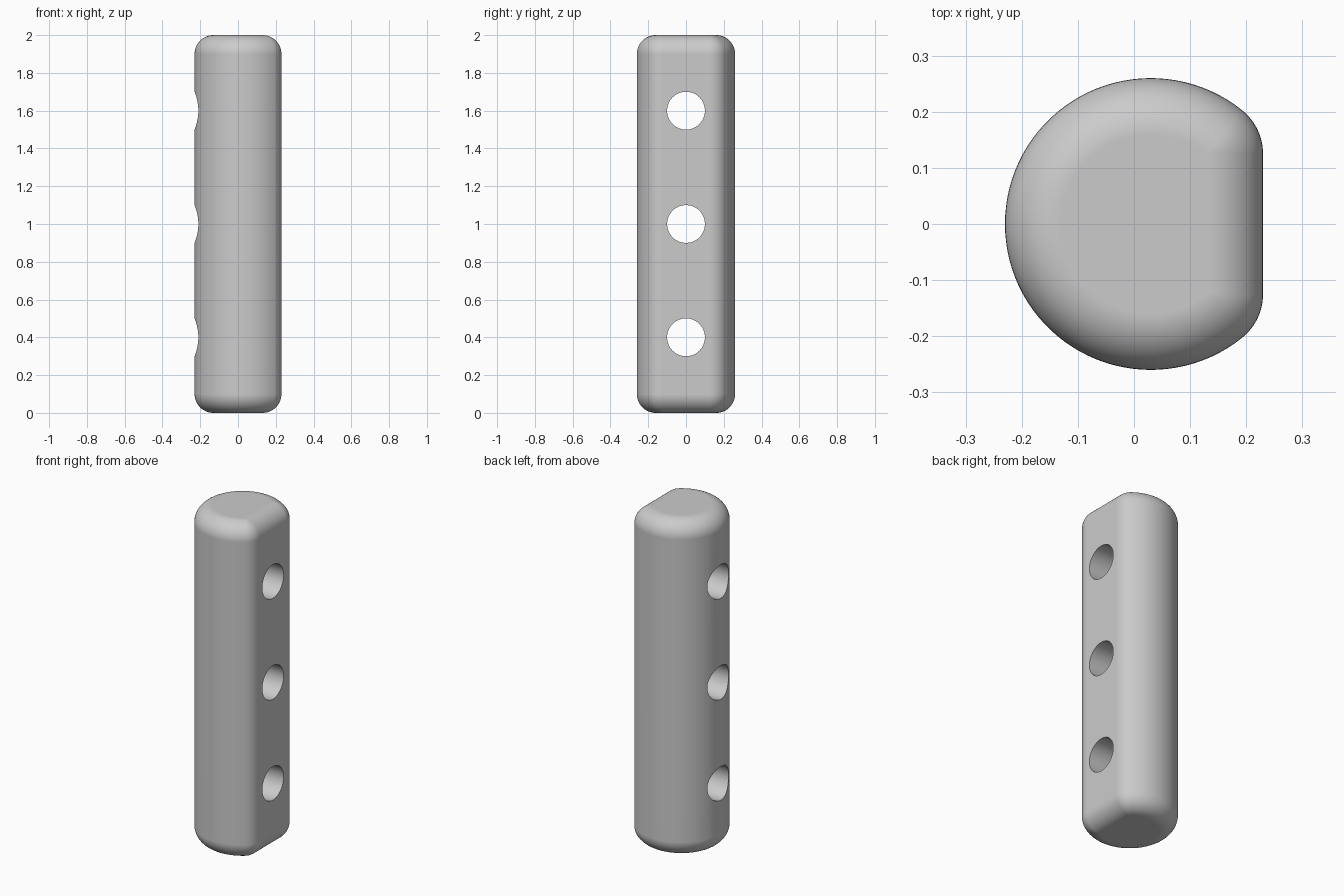
import bpy
import bmesh
from math import pi, sin, cos, atan2, sqrt

cube = bpy.data.objects.get("Cube")
if cube:
    bpy.data.objects.remove(cube, do_unlink=True)

HEIGHT = 2.0
RADIUS = 0.26        # round side
CENTRE_X = 0.03      # axis of the round side
FLAT_X = 0.23        # flat side
FILLET = 0.1         # rounding of all outer edges
HOLE_RADIUS = 0.1
HOLE_HEIGHTS = (0.4, 1.0, 1.6)
STEPS = 12

grey = bpy.data.materials.new("plain grey")
grey.use_nodes = True
colour = (0.6, 0.6, 0.6, 1.0)
grey.diffuse_color = colour
grey.node_tree.nodes["Principled BSDF"].inputs["Base Color"].default_value = colour


def arc(cx, cy, r, start, end, steps):
    angles = [start + (end - start) * i / steps for i in range(steps + 1)]
    return [(cx + r * cos(a), cy + r * sin(a)) for a in angles]


def outline(inset):
    """D-shaped section with rounded corners, shrunk by the inset."""
    fx = FLAT_X - FILLET
    fy = sqrt((RADIUS - FILLET) ** 2 - (fx - CENTRE_X) ** 2)
    turn = atan2(fy, fx - CENTRE_X)
    r = FILLET - inset
    upper = arc(fx, fy, r, 0, turn, STEPS)
    back = arc(CENTRE_X, 0, RADIUS - inset, turn, 2 * pi - turn, 72)
    lower = arc(fx, -fy, r, 2 * pi - turn, 2 * pi, STEPS)
    return upper + back[1:-1] + lower


def make_body():
    # Stack of sections: rounded bottom, straight side, rounded top
    levels = []
    for i in range(STEPS + 1):
        a = pi / 2 * i / STEPS
        levels.append((FILLET * (1 - sin(a)), FILLET * (1 - cos(a))))
    levels += [(d, HEIGHT - z) for d, z in reversed(levels)]

    bm = bmesh.new()
    rings = [[bm.verts.new((x, y, z)) for x, y in outline(d)] for d, z in levels]
    for low, high in zip(rings, rings[1:]):
        for i in range(len(low)):
            j = (i + 1) % len(low)
            bm.faces.new((low[i], low[j], high[j], high[i]))
    bm.faces.new(rings[-1])
    bm.faces.new(rings[0][::-1])
    bmesh.ops.remove_doubles(bm, verts=bm.verts, dist=0.0001)
    bmesh.ops.recalc_face_normals(bm, faces=bm.faces)
    mesh = bpy.data.meshes.new("body")
    bm.to_mesh(mesh)
    bm.free()
    mesh.materials.append(grey)
    obj = bpy.data.objects.new("body", mesh)
    bpy.context.collection.objects.link(obj)
    return obj


def drill(obj, z):
    # Round hole straight through from the flat side to the round side
    bpy.ops.mesh.primitive_cylinder_add(vertices=64, radius=HOLE_RADIUS, depth=1,
                                        location=(0, 0, z), rotation=(0, pi / 2, 0))
    cutter = bpy.context.object
    cutter.name = "hole_cutter"
    cutter.hide_render = True
    cutter.data.materials.append(grey)
    mod = obj.modifiers.new("hole", "BOOLEAN")
    mod.operation = "DIFFERENCE"
    mod.solver = "EXACT"
    mod.object = cutter
    bpy.context.view_layer.objects.active = obj
    bpy.ops.object.modifier_apply(modifier=mod.name)
    bpy.data.objects.remove(cutter, do_unlink=True)


body = make_body()
for height in HOLE_HEIGHTS:
    drill(body, height)

# Smooth shading, with crisp hole rims
bpy.ops.object.select_all(action="DESELECT")
body.select_set(True)
bpy.context.view_layer.objects.active = body
bpy.ops.object.shade_smooth_by_angle(angle=pi / 6)
weighted = body.modifiers.new("weighted normals", "WEIGHTED_NORMAL")
weighted.keep_sharp = True
